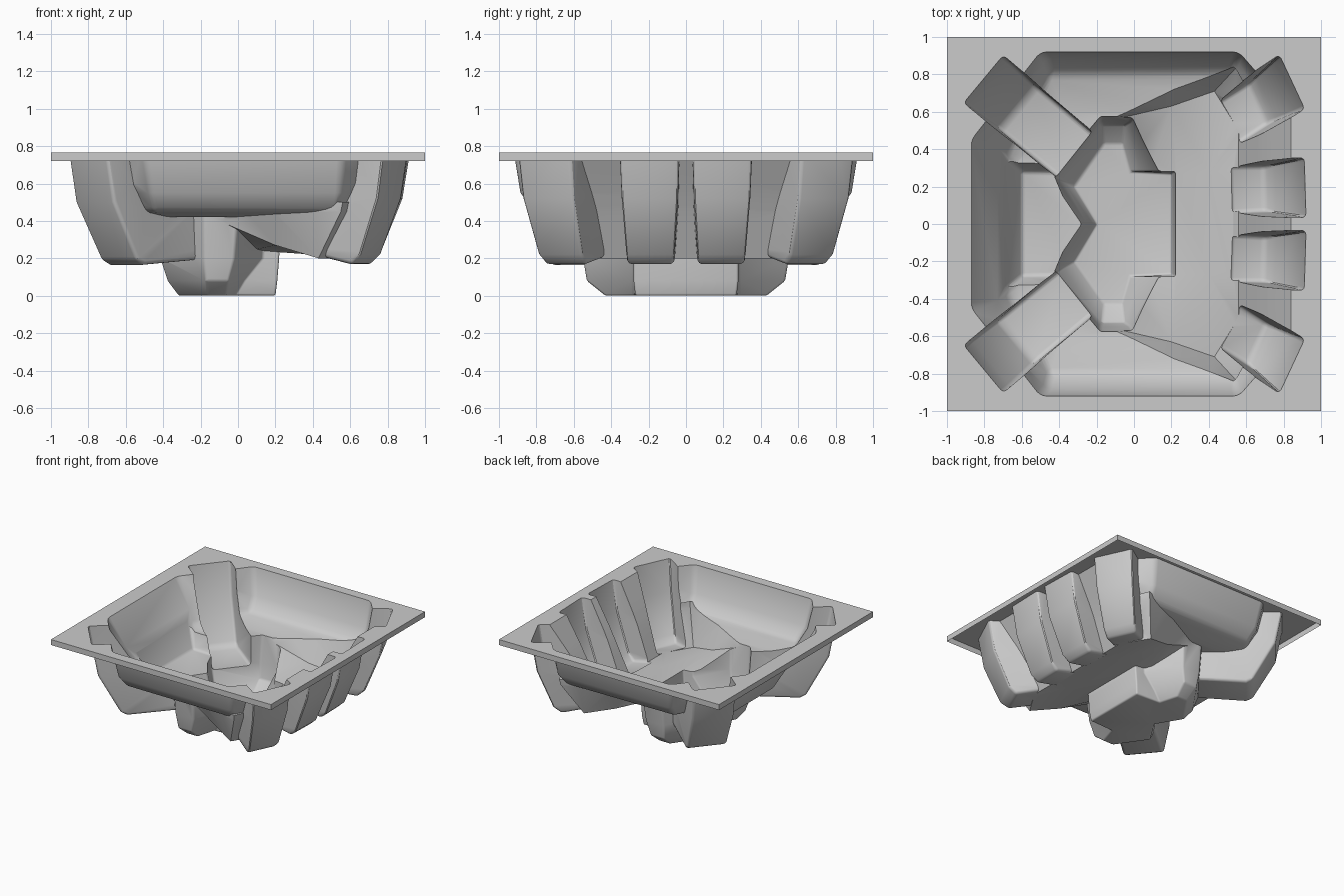
import bpy, bmesh
from mathutils import Vector

if "Cube" in bpy.data.objects:
    bpy.data.objects.remove(bpy.data.objects["Cube"])

RIM_TOP, RIM_LOW = 0.765, 0.72
pockets = []


def loft(name, rings, bevel=0.0):
    """Closed solid through a list of equal-length point rings."""
    bm = bmesh.new()
    loops = [[bm.verts.new(p) for p in r] for r in rings]
    n = len(loops[0])
    for a, b in zip(loops, loops[1:]):
        for i in range(n):
            j = (i + 1) % n
            bm.faces.new((a[i], a[j], b[j], b[i]))
    bm.faces.new(loops[0])
    bm.faces.new(loops[-1])
    bmesh.ops.recalc_face_normals(bm, faces=bm.faces)
    me = bpy.data.meshes.new(name)
    bm.to_mesh(me)
    bm.free()
    ob = bpy.data.objects.new(name, me)
    bpy.context.collection.objects.link(ob)
    if bevel:
        m = ob.modifiers.new("soft", "BEVEL")
        m.width, m.segments, m.angle_limit = bevel, 3, 0.6
    return ob


def pocket(name, levels, bevel=0.03):
    """Hollow symmetric in y: levels are (z, half outline), a point may add its own rise."""
    rings = []
    for z, half in levels:
        pts = [(p[0], p[1], z + (p[2] if len(p) > 2 else 0)) for p in half]
        rings.append(pts + [(x, -y, h) for x, y, h in reversed(pts) if y > 0])
    ob = loft(name, rings, bevel)
    ob.hide_render = True
    pockets.append(ob)


def seat(name, mid, out, slide, profile):
    """Seat hollow: profile is (distance inward along slide, z, half width)."""
    out, slide = Vector(out).normalized(), Vector(slide).normalized()
    side = Vector((-out.y, out.x))
    rings = []
    for s in (-1, 1):
        pts = [(Vector(mid) - slide * d + side * w * s, z) for d, z, w in profile]
        rings.append([(p.x, p.y, z) for p, z in pts])
    ob = loft(name, rings, 0.022)
    ob.hide_render = True
    pockets.append(ob)


# Main bowl with side shelves
pocket("bowl", [
    (0.90, [(.86, .60), (.57, .93), (-.51, .93), (-.89, .45)]),
    (0.765, [(.84, .60), (.56, .92), (-.50, .92), (-.87, .45)]),
    (0.55, [(.72, .57), (.55, .885), (-.47, .885), (-.73, .41)]),
    (0.45, [(.67, .55), (.52, .81), (-.45, .80), (-.67, .38)]),
    (0.42, [(.62, .48), (.42, .60), (-.38, .60), (-.62, .34)])], 0.03)

# Right bench hollow, its floor falling away from the foot well
pocket("bench", [
    (0.50, [(.69, .54), (.56, .85), (.20, .73), (-.12, .59)]),
    (0.45, [(.67, .54), (.55, .84), (.20, .72), (-.12, .58)]),
    (0.20, [(.56, .50), (.43, .71), (.20, .63, .07), (-.10, .56, .20)]),
    (0.21, [(.53, .25), (.40, .27, .01), (.23, .27, .022), (.08, .27, .034)])], 0)

# Left lounge hollow
pocket("lounge", [
    (0.50, [(.0, .34), (-.70, .36)]),
    (0.30, [(.0, .28), (-.60, .28)])], 0.02)

# Foot well with pointed left edge
pocket("foot_well", [
    (0.46, [(.23, .29), (.15, .29), (.0, .58), (-.18, .58), (-.44, .27), (-.33, 0)]),
    (0.20, [(.22, .28), (.13, .28), (-.02, .55), (-.18, .55), (-.42, .25), (-.25, 0)]),
    (0.08, [(.21, .28), (.03, .28), (-.05, .53), (-.17, .53), (-.38, .23), (-.22, 0)]),
    (0.00, [(.20, .27), (-.02, .28), (-.06, .43), (-.16, .43), (-.32, .20), (-.20, 0)])], 0.012)

# Seats, mirrored front and back
right_profile = [(-.02, .90, .16), (0, .765, .16), (.04, .52, .155), (.16, .22, .135),
                 (.22, .165, .12), (.40, .205, .125), (.40, .45, .15), (.25, .90, .16)]
left_profile = [(-.02, .90, .165), (0, .765, .165), (.05, .50, .165), (.22, .19, .155),
                (.27, .165, .15), (.68, .195, .15), (.68, .50, .16), (.5, .90, .165)]
for s, tag in ((-1, "front"), (1, "back")):
    diag, edge = (-.77, .64 * s), (.9, .42 * s)
    seat("left_seat_" + tag, (-.805, .775 * s), diag, diag, left_profile)
    seat("corner_seat_" + tag, (.845, .76 * s), edge, (.84, .54 * s), right_profile)
    seat("centre_seat_" + tag, (.915, .195 * s), (1, .03 * s), (1, .03 * s), right_profile)

# Carve a block with each hollow in turn, refusing any failed cut
square = [(-1, -1), (1, -1), (1, 1), (-1, 1)]
tub = loft("tub_shell", [[(x, y, z) for x, y in square] for z in (-.2, RIM_LOW, RIM_TOP)])


def volume(me):
    bm = bmesh.new()
    bm.from_mesh(me)
    v = bm.calc_volume()
    bm.free()
    return v


def carve(cutter):
    before = volume(tub.data)
    for soft in (True, False):
        if not soft:
            cutter.modifiers.clear()
        cutter.modifiers.new("tri", "TRIANGULATE")
        for solver in ("EXACT", "MANIFOLD"):
            m = tub.modifiers.new("cut", "BOOLEAN")
            m.operation, m.solver, m.object = "DIFFERENCE", solver, cutter
            deps = bpy.context.evaluated_depsgraph_get()
            mesh = bpy.data.meshes.new_from_object(tub.evaluated_get(deps))
            tub.modifiers.clear()
            after = volume(mesh)
            if before * .4 < after < before - 1e-5:
                tub.data = mesh
                return


for ob in pockets:
    carve(ob)
for ob in pockets:
    bpy.data.objects.remove(ob)

# Keep only the carved skin, rim and lip
bm = bmesh.new()
bm.from_mesh(tub.data)
waste = []
for f in bm.faces:
    c = f.calc_center_median()
    if c.z < -.1 or (max(abs(c.x), abs(c.y)) > .999 and c.z < RIM_LOW - .01):
        waste.append(f)
bmesh.ops.delete(bm, geom=waste, context="FACES")
bmesh.ops.remove_doubles(bm, verts=bm.verts, dist=0.0005)
bmesh.ops.triangulate(bm, faces=[f for f in bm.faces if len(f.verts) > 4])
bm.to_mesh(tub.data)
bm.free()

bpy.context.view_layer.objects.active = tub
tub.select_set(True)
bpy.ops.object.shade_smooth_by_angle(angle=0.6)
